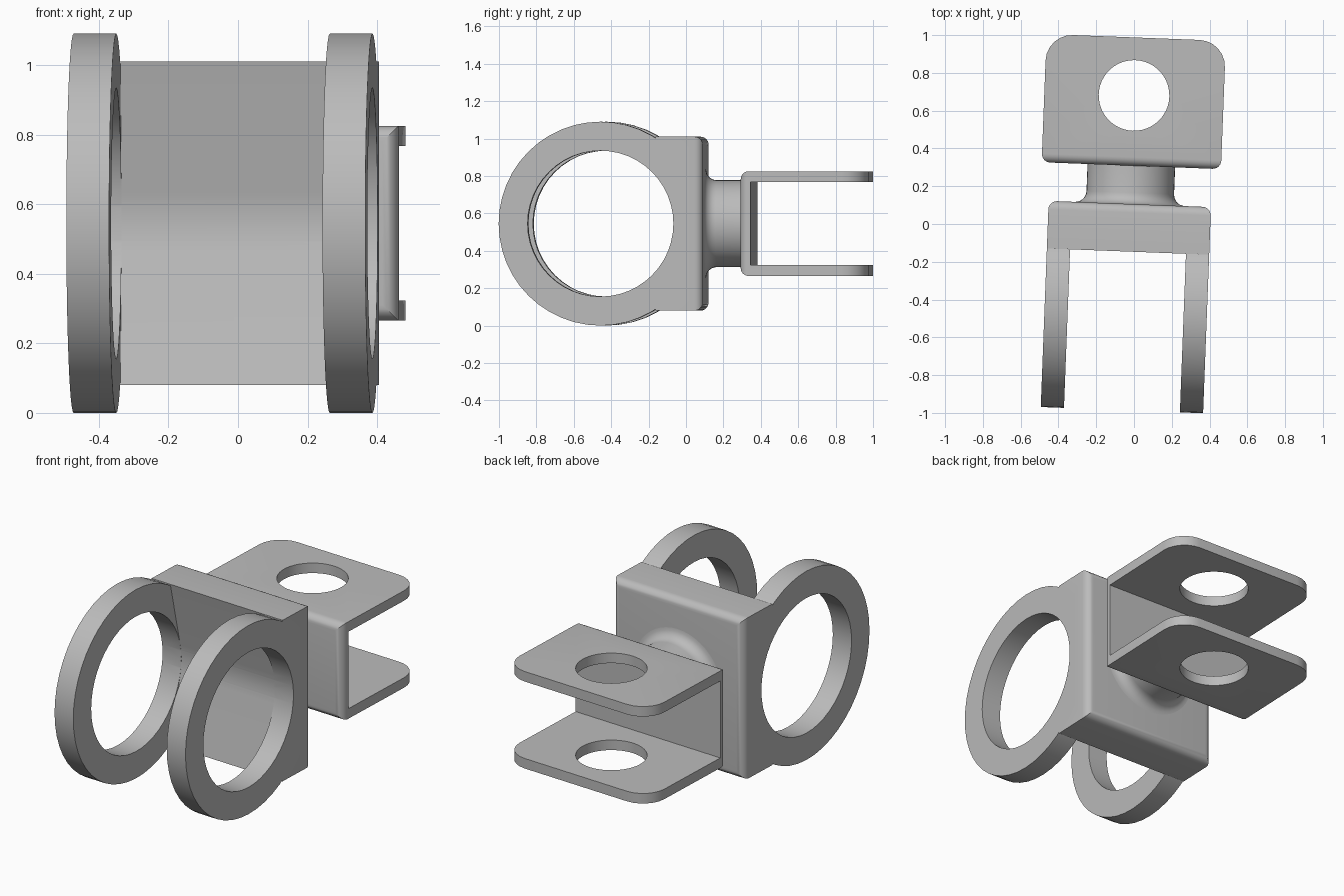
import bpy, bmesh
from math import sin, cos, pi, radians, atan2, acos, hypot
from mathutils import Matrix

cube = bpy.data.objects.get("Cube")
if cube:
    bpy.data.objects.remove(cube, do_unlink=True)

MID = 0.545             # height of the main axis
HALF = 0.43             # half width of the yoke
ARM = 0.123             # yoke arm thickness
RING_Y, RING_R, BORE_R = -0.442, 0.545, 0.39
FRONT, BACK, TALL = -0.147, 0.105, 0.465
EYE_Y = 0.68
SEG = 48
PLACE = Matrix.Rotation(radians(-2.2), 4, "Z") @ Matrix.Translation((-0.026, 0, 0))

grey = bpy.data.materials.new("plain grey")
grey.use_nodes = True
colour = (0.5, 0.5, 0.5, 1)
grey.diffuse_color = colour
grey.node_tree.nodes["Principled BSDF"].inputs["Base Color"].default_value = colour


def finish(bm, name):
    bmesh.ops.recalc_face_normals(bm, faces=bm.faces)
    mesh = bpy.data.meshes.new(name)
    bm.to_mesh(mesh)
    bm.free()
    mesh.materials.append(grey)
    obj = bpy.data.objects.new(name, mesh)
    bpy.context.collection.objects.link(obj)
    return obj


def prism(name, points, x0, x1):
    """Extrude a (y, z) outline along x, z measured from the main axis."""
    bm = bmesh.new()
    face = bm.faces.new([bm.verts.new((x0, y, MID + z)) for y, z in points])
    new = bmesh.ops.extrude_face_region(bm, geom=[face])["geom"]
    verts = [v for v in new if isinstance(v, bmesh.types.BMVert)]
    bmesh.ops.translate(bm, verts=verts, vec=(x1 - x0, 0, 0))
    return finish(bm, name)


def circle(cy, r):
    return [(cy + r * cos(2 * pi * i / SEG), r * sin(2 * pi * i / SEG)) for i in range(SEG)]


def box(name, x, y0, y1, z, rounds):
    """Box with edges rounded where a rule picks them: (rule, radius)."""
    bm = bmesh.new()
    bmesh.ops.create_cube(bm, size=1)
    bmesh.ops.scale(bm, vec=(2 * x, y1 - y0, 2 * z), verts=bm.verts)
    bmesh.ops.translate(bm, vec=(0, (y0 + y1) / 2, MID), verts=bm.verts)
    for rule, radius in rounds:
        edges = [e for e in bm.edges if rule(*[v.co for v in e.verts])]
        bmesh.ops.bevel(bm, geom=edges, offset=radius, segments=6, profile=0.5, affect="EDGES")
    return finish(bm, name)


def combine(target, tool, operation):
    mod = target.modifiers.new("cut", "BOOLEAN")
    mod.operation, mod.solver, mod.object = operation, "EXACT", tool
    bpy.context.view_layer.objects.active = target
    bpy.ops.object.modifier_apply(modifier=mod.name)
    bpy.data.objects.remove(tool, do_unlink=True)


# Yoke: block with a rounded back face
yoke = box("yoke", HALF, FRONT, BACK, TALL,
           [(lambda a, b: min(a.y, b.y) > BACK - 0.001, 0.045)])

# Sloped front of the web, blending into the bore
dy = FRONT - RING_Y
limit = atan2(TALL, dy) - acos(BORE_R / hypot(dy, TALL))
arc = [(RING_Y + BORE_R * cos(a), BORE_R * sin(a))
       for a in [limit * (i / 4 - 1) for i in range(9)]]
gap = [(RING_Y, -TALL - 0.1), (FRONT - 0.0634, -TALL - 0.1), (FRONT, -TALL)]
slope = (arc[0][0] - FRONT) / (arc[0][1] + TALL)
gap[1] = (FRONT - slope * 0.1, -TALL - 0.1)
outline = gap + arc + [(y, -z) for y, z in reversed(gap)]
inner = HALF - ARM
combine(yoke, prism("gap", outline, -inner, inner), "DIFFERENCE")

# Ring arms on both sides, then one bore through everything
for side in (-1, 1):
    ring = [(y, z) for y, z in circle(RING_Y, RING_R) if y < 0]
    start = max(range(len(ring)), key=lambda i: ring[i][0])
    x0, x1 = sorted((side * inner, side * HALF))
    combine(yoke, prism("ring", ring, x0, x1), "UNION")
combine(yoke, prism("bore", circle(RING_Y, BORE_R), -1, 1), "DIFFERENCE")

# Neck: turned post with a flared foot
FOOT, POST = 0.06, 0.232
profile = [(BACK - 0.02, POST + FOOT)]
profile += [(BACK + FOOT * (1 - cos(t)), POST + FOOT * (1 - sin(t)))
            for t in [i * pi / 12 for i in range(7)]]
profile += [(0.33, POST)]
bm = bmesh.new()
rows = [[bm.verts.new((r * cos(2 * pi * i / SEG), y, MID + r * sin(2 * pi * i / SEG)))
         for i in range(SEG)] for y, r in profile]
for low, high in zip(rows, rows[1:]):
    for i in range(SEG):
        j = (i + 1) % SEG
        bm.faces.new((low[i], low[j], high[j], high[i]))
bm.faces.new(rows[0])
bm.faces.new(rows[-1])
neck = finish(bm, "neck")

# Clevis: rounded box, slotted to leave two plates, with an eye through both
NEAR, FAR = 0.308, 0.987
clevis = box("clevis", 0.475, NEAR, FAR, 0.28, [
    (lambda a, b: min(a.y, b.y) > FAR - 0.001 and abs(a.z - b.z) < -1, 0.1),
    (lambda a, b: min(a.y, b.y) > FAR - 0.001 and abs(a.x - b.x) < 0.001, 0.14),
    (lambda a, b: max(a.y, b.y) < NEAR + 0.001, 0.045)])
slot = box("slot", 1, 0.363, 1.5, 0.222, [])
combine(clevis, slot, "DIFFERENCE")
bm = bmesh.new()
bmesh.ops.create_cone(bm, cap_ends=True, segments=SEG, radius1=0.187, radius2=0.187,
                      depth=2, matrix=Matrix.Translation((0, EYE_Y, MID)))
combine(clevis, finish(bm, "eye"), "DIFFERENCE")

# Place and shade
for obj in (yoke, neck, clevis):
    obj.data.transform(PLACE)
    bpy.ops.object.select_all(action="DESELECT")
    obj.select_set(True)
    bpy.context.view_layer.objects.active = obj
    bpy.ops.object.shade_smooth_by_angle(angle=radians(30))
